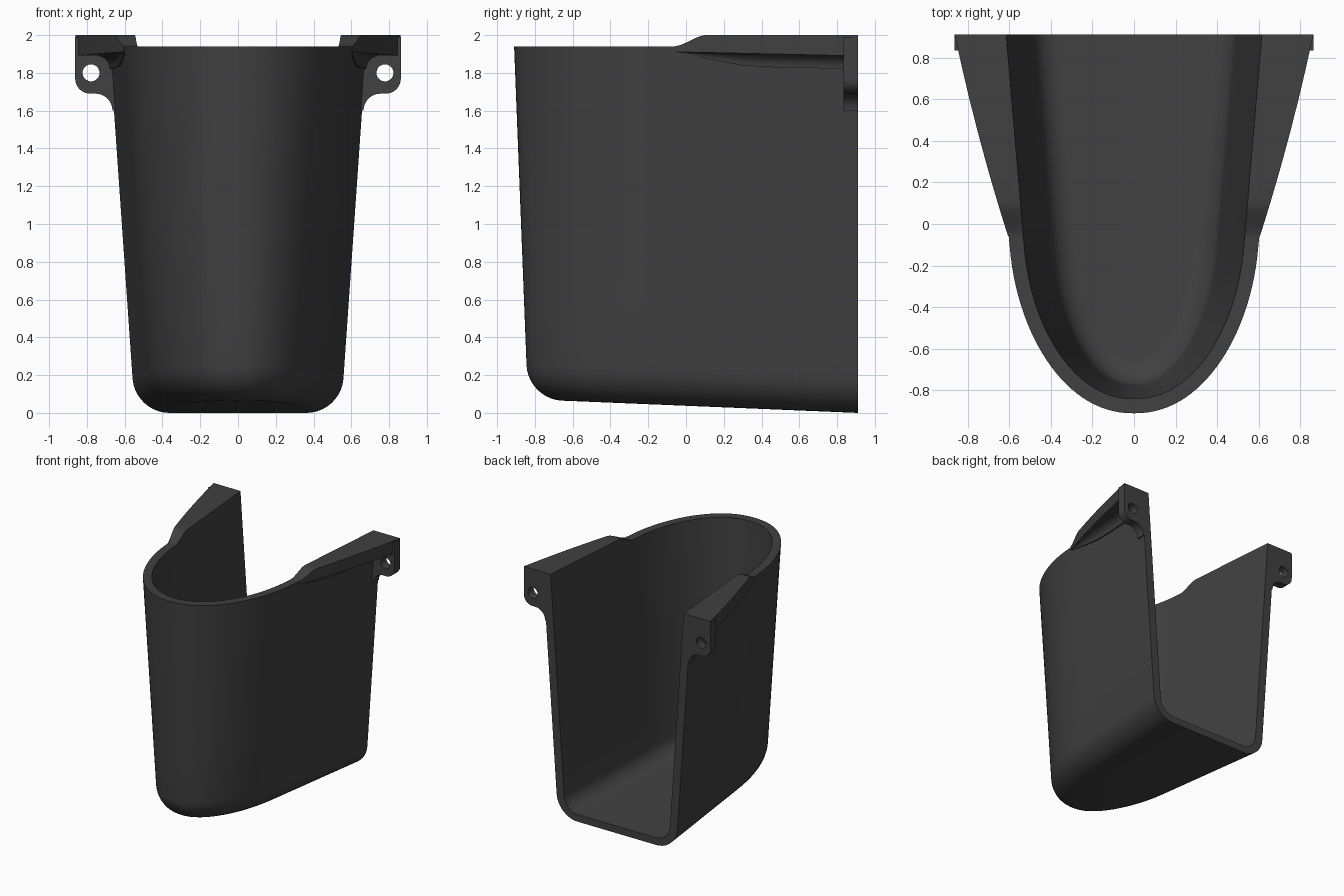
import bpy
import bmesh
from math import sin, cos, pi

cube = bpy.data.objects.get("Cube")
if cube:
    bpy.data.objects.remove(cube)

BACK, FRONT, RIM = 0.91, -0.91, 1.94
CENTRE = -0.1            # where the straight sides meet the rounded front
WALL = 0.07

mat = bpy.data.materials.new("charcoal plastic")
mat.use_nodes = True
colour = (0.052, 0.052, 0.052, 1)
mat.diffuse_color = colour
bsdf = mat.node_tree.nodes["Principled BSDF"]
bsdf.inputs["Base Color"].default_value = colour
bsdf.inputs["Roughness"].default_value = 0.6


def finish(obj):
    obj.data.materials.clear()
    obj.data.materials.append(mat)
    bpy.ops.object.select_all(action="DESELECT")
    obj.select_set(True)
    bpy.context.view_layer.objects.active = obj
    bpy.ops.object.shade_smooth_by_angle(angle=pi / 6)


def mesh_object(name, bm):
    bmesh.ops.recalc_face_normals(bm, faces=bm.faces)
    mesh = bpy.data.meshes.new(name)
    bm.to_mesh(mesh)
    bm.free()
    obj = bpy.data.objects.new(name, mesh)
    bpy.context.collection.objects.link(obj)
    finish(obj)


def top_height(y):
    """Rim height, stepping up smoothly towards the back."""
    t = min(max((y + 0.07) / 0.18, 0), 1)
    return RIM + 0.06 * t * t * (3 - 2 * t)


def floor_height(y):
    return 0.0414 * (BACK - y)


def side_x(y):
    return 0.607 + 0.085 * y


SIDE_YS = [BACK, 0.75, 0.6, 0.45, 0.3, 0.2] + [0.12 - 0.02 * i for i in range(11)]


def outline(inset, level):
    """U-shaped plan, narrowed by the draft angle at the given level."""
    drop = RIM - level
    narrow = inset + 0.073 * drop
    nose = CENTRE - (FRONT + inset + 0.038 * drop)
    right = [(side_x(y) - narrow, y) for y in SIDE_YS]
    steps = 28
    for i in range(1, steps):
        a = pi / 2 * i / steps
        y = CENTRE - nose * sin(a) ** 0.93
        right.append(((side_x(y) - narrow) * cos(a) ** 0.93, y))
    tip = [(0, CENTRE - nose)]
    return right + tip + [(-x, y) for x, y in reversed(right)]


def skin(offset, lift, radius):
    """Rings from the floor edge, round the bottom fillet, up to the rim."""
    rings = []
    for i in range(11):
        a = pi / 2 * i / 10
        h = lift + radius * (1 - cos(a))
        pts = outline(offset + radius * (1 - sin(a)), h + 0.03)
        rings.append([(x, y, floor_height(y) + h) for x, y in pts])
    start = lift + radius
    for s in (0.2, 0.4, 0.6, 0.8, 0.93, 1):
        pts = outline(offset, start + 0.03 + s * (RIM - start - 0.03))
        ring = []
        for x, y in pts:
            low = floor_height(y) + start
            ring.append((x, y, low + s * (top_height(y) - low)))
        rings.append(ring)
    return rings


# Shell: outer skin, rim, inner skin, two floors and the open back edge
bm = bmesh.new()
rings = skin(0, 0, 0.18) + skin(WALL, 0.06, 0.12)[::-1]
rings = [[bm.verts.new(p) for p in ring] for ring in rings]
n, count = len(rings[0]), len(rings)
for a, b in zip(rings, rings[1:]):
    for i in range(n - 1):
        bm.faces.new((a[i], a[i + 1], b[i + 1], b[i]))
for ring in (rings[0], rings[-1]):
    for i in range(n // 2 - 1):
        bm.faces.new((ring[i], ring[i + 1], ring[n - 2 - i], ring[n - 1 - i]))
    m = n // 2
    bm.faces.new((ring[m - 1], ring[m], ring[m + 1]))
for end in (0, -1):
    for j in range(count // 2 - 1):
        k = count - 1 - j
        bm.faces.new((rings[j][end], rings[j + 1][end], rings[k - 1][end], rings[k][end]))
bm.faces.new((rings[0][0], rings[0][-1], rings[-1][-1], rings[-1][0]))
mesh_object("shell", bm)


def flange_section(y):
    """Flat top, upright edge and a concave fillet running into the wall."""
    w = side_x(y)
    edge = 0.605 + (y + 0.06) * (0.293 - 0.056 * (y - 0.4))
    under = 1.91 - 0.022 * y
    r = min(0.07, (edge - w) * 0.8)
    pts = [(w - 0.035, top_height(y)), (edge, top_height(y)), (edge, under)]
    for i in range(9):
        a = pi / 2 * i / 8
        pts.append((w + r - r * sin(a), under - r + r * cos(a)))
    return pts + [(w - 0.035, under - r)]


def build_flange(name, side):
    bm = bmesh.new()
    rows = [[bm.verts.new((side * x, y, z)) for x, z in flange_section(y)]
            for y in SIDE_YS if y > -0.065]
    for a, b in zip(rows, rows[1:]):
        for i in range(len(a)):
            j = (i + 1) % len(a)
            bm.faces.new((a[i], a[j], b[j], b[i]))
    bm.faces.new(rows[0])
    bm.faces.new(rows[-1])
    mesh_object(name, bm)


def arc(cx, cz, r, start, end, steps=12):
    return [(cx + r * cos(start + (end - start) * i / steps),
             cz + r * sin(start + (end - start) * i / steps)) for i in range(steps + 1)]


def build_ear(name, side):
    """Upright mounting plate with a screw hole."""
    plate = [(0.64, 1.99), (0.862, 1.99)]
    plate += arc(0.782, 1.77, 0.08, 0, -pi / 2)
    plate += arc(0.755, 1.6, 0.09, pi / 2, pi)
    plate += [(0.63, 1.6)]
    hole = arc(0.778, 1.8, 0.045, 0, 2 * pi, 32)[:-1]
    curve = bpy.data.curves.new(name, "CURVE")
    curve.dimensions = "2D"
    curve.fill_mode = "BOTH"
    curve.extrude = 0.0375
    for pts in (plate, hole):
        spline = curve.splines.new("POLY")
        spline.points.add(len(pts) - 1)
        for p, (x, z) in zip(spline.points, pts):
            p.co = (side * x, z, 0, 1)
        spline.use_cyclic_u = True
    obj = bpy.data.objects.new(name, curve)
    bpy.context.collection.objects.link(obj)
    obj.rotation_euler = (pi / 2, 0, 0)
    obj.location.y = BACK - 0.0375
    bpy.ops.object.select_all(action="DESELECT")
    obj.select_set(True)
    bpy.context.view_layer.objects.active = obj
    bpy.ops.object.convert(target="MESH")
    finish(bpy.context.view_layer.objects.active)


for label, side in (("left", 1), ("right", -1)):
    build_flange(label + "_flange", side)
    build_ear(label + "_mounting_ear", side)
